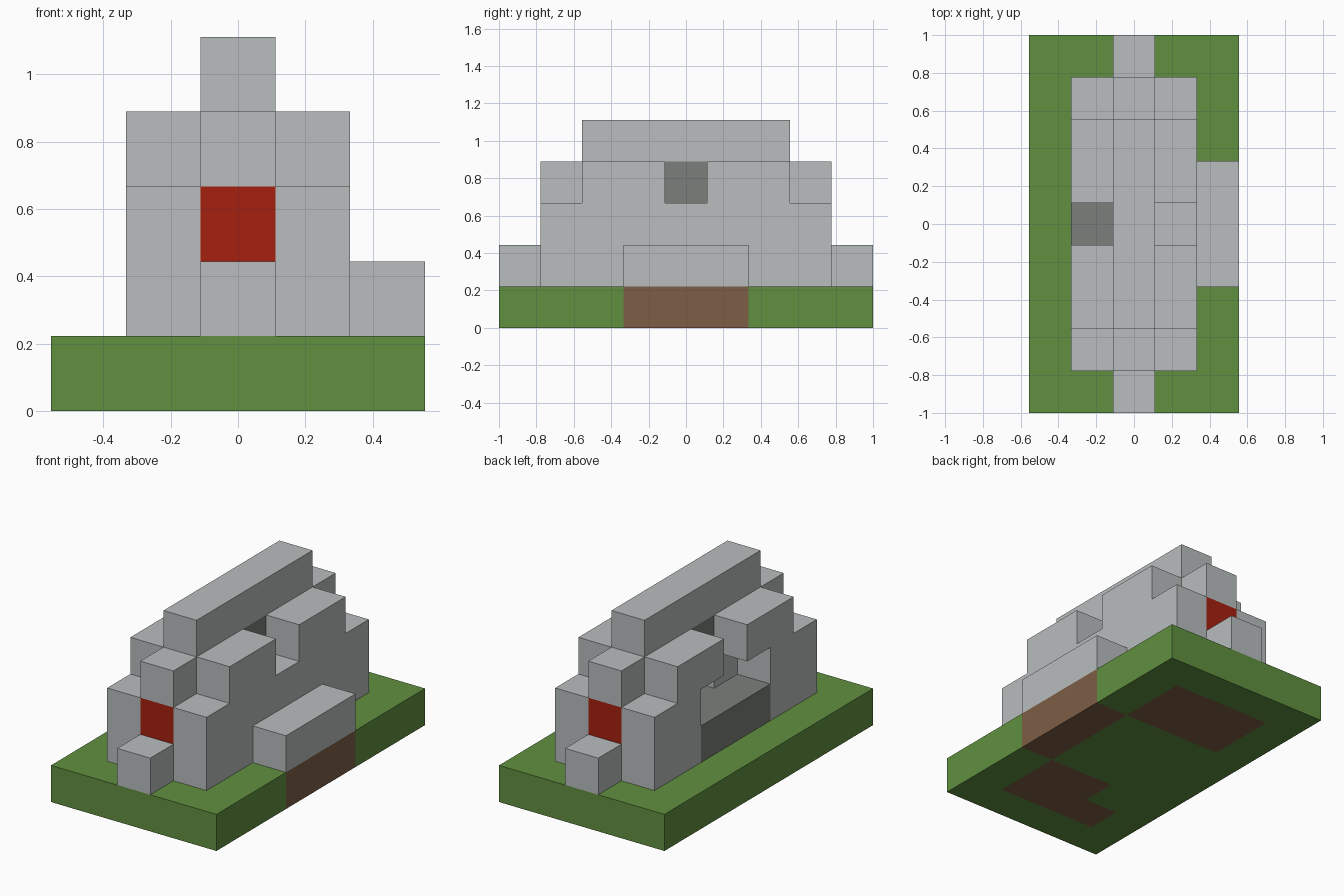
import bpy
import bmesh
from mathutils import Vector

cube = bpy.data.objects.get("Cube")
if cube:
    bpy.data.objects.remove(cube, do_unlink=True)

U = 2 / 9  # size of one block


def material(name, rgb):
    m = bpy.data.materials.new(name)
    m.use_nodes = True
    m.diffuse_color = (*rgb, 1)
    m.node_tree.nodes["Principled BSDF"].inputs["Base Color"].default_value = (*rgb, 1)
    return m


STONE = material("light grey stone", (0.485, 0.509, 0.509))
DARK = material("dark grey stone", (0.198, 0.212, 0.198))
GRASS = material("grass green", (0.120, 0.279, 0.051))
EARTH = material("earth brown", (0.205, 0.112, 0.061))
RED = material("red", (0.376, 0.0144, 0.0048))


def blocks(name, mat, *spans):
    """Boxes given as inclusive block ranges: (x, x), (y, y), (z, z)."""
    bm = bmesh.new()
    for xs, ys, zs in spans:
        lo = Vector((xs[0] - 0.5, ys[0] - 0.5, zs[0])) * U
        hi = Vector((xs[1] + 0.5, ys[1] + 0.5, zs[1] + 1)) * U
        for v in bmesh.ops.create_cube(bm, size=1)["verts"]:
            v.co = Vector([(l + h) / 2 + c * (h - l) for l, h, c in zip(lo, hi, v.co)])
    mesh = bpy.data.meshes.new(name)
    bm.to_mesh(mesh)
    bm.free()
    mesh.materials.append(mat)
    ob = bpy.data.objects.new(name, mesh)
    bpy.context.collection.objects.link(ob)
    return ob


# Ground slab: earth lies under the solid walls and the bench, grass elsewhere
earth_cells, grass_cells = [], []
for x in range(-2, 3):
    for y in range(-4, 5):
        under_wall = abs(x) <= 1 and 2 <= abs(y) <= 3 and (x, y) != (-1, -2)
        under_bench = x == 2 and abs(y) <= 1
        cells = earth_cells if under_wall or under_bench else grass_cells
        cells.append(((x, x), (y, y), (0, 0)))
blocks("ground_grass", GRASS, *grass_cells)
blocks("ground_earth", EARTH, *earth_cells)

# Side walls, with a wide opening on the right
blocks("left_wall", STONE, ((1, 1), (-3, 3), (1, 2)))
blocks("left_bench", STONE, ((2, 2), (-1, 1), (1, 1)))
blocks("right_sill", DARK, ((-1, -1), (-1, 1), (1, 1)))

# Parts repeated at the front and back
for end, s in (("front", -1), ("back", 1)):
    def ys(a, b):
        return tuple(sorted((s * a, s * b)))

    blocks(end + "_right_wall", STONE, ((-1, -1), ys(2, 3), (1, 2)))
    blocks(end + "_step", STONE, ((0, 0), ys(4, 4), (1, 1)))
    blocks(end + "_red_panel", RED, ((0, 0), ys(3, 3), (2, 2)))
    blocks(end + "_core", STONE,
           ((0, 0), ys(1, 3), (1, 1)), ((0, 0), ys(1, 2), (2, 2)))
    blocks(end + "_roof_middle", STONE, ((0, 0), ys(1, 3), (3, 3)))
    blocks(end + "_roof_sides", STONE,
           ((-1, -1), ys(1, 2), (3, 3)), ((1, 1), ys(1, 2), (3, 3)))

# Dark centre and the roof ridge
blocks("centre_floor", DARK, ((0, 0), (0, 0), (1, 1)))
blocks("centre_roof_block", DARK, ((0, 0), (0, 0), (3, 3)))
blocks("roof_ridge", STONE, ((0, 0), (-2, 2), (4, 4)))
